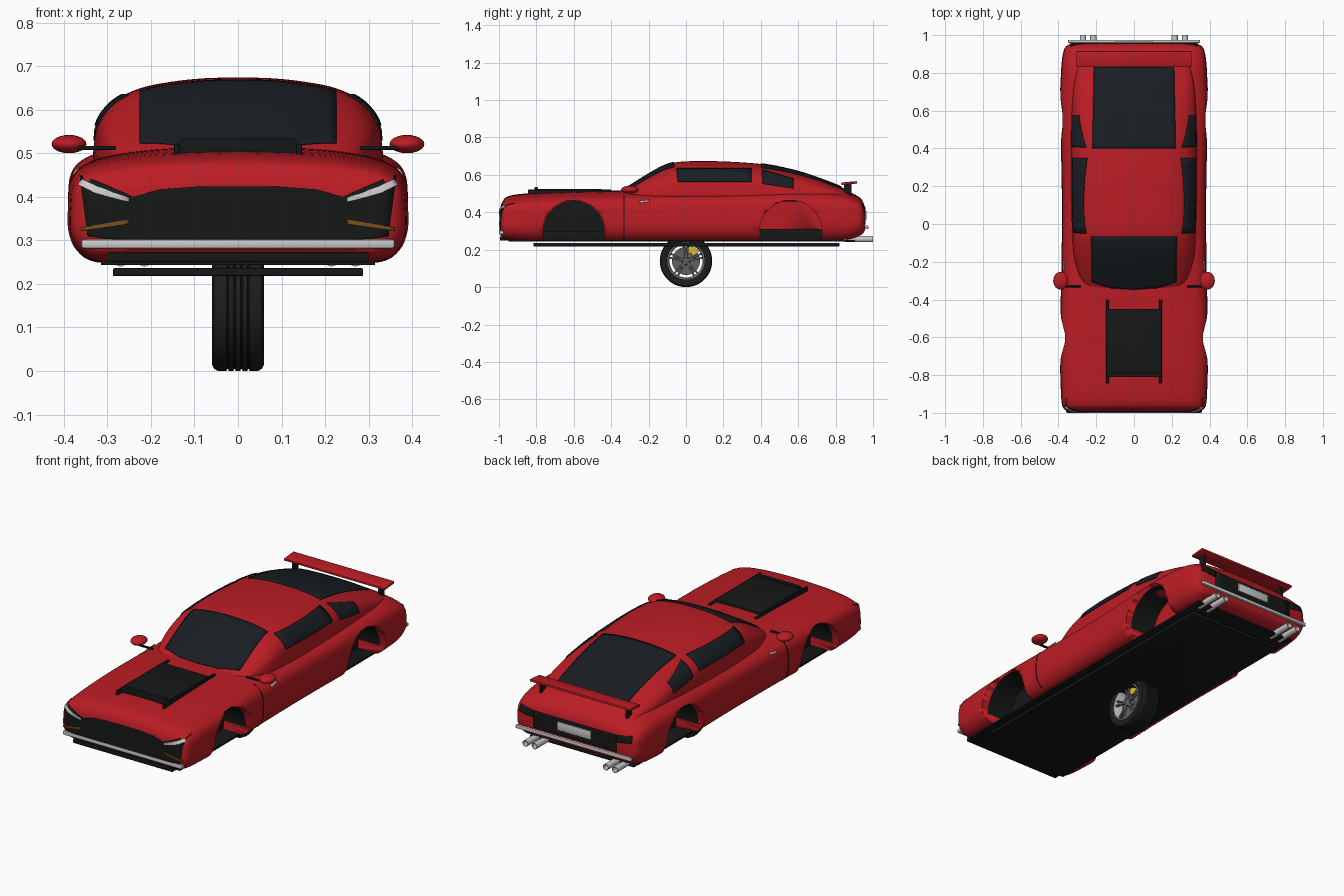
import bpy, bmesh
from math import pi, cos, sin, radians
from mathutils import Vector, Matrix
from mathutils.bvhtree import BVHTree

if "Cube" in bpy.data.objects:
    bpy.data.objects.remove(bpy.data.objects["Cube"])


def mat(name, r, g, b):
    m = bpy.data.materials.new(name)
    m.diffuse_color = (r, g, b, 1)
    m.use_nodes = True
    m.node_tree.nodes["Principled BSDF"].inputs["Base Color"].default_value = m.diffuse_color
    return m


RED, BLACK = mat("red_paint", .5, .012, .018), mat("black_trim", .008, .009, .009)
GLASS, CHROME = mat("dark_glass", .01, .013, .017), mat("chrome", .55, .55, .56)
WHITE, AMBER = mat("lamp_white", .75, .75, .72), mat("amber", .2, .08, .01)
YELLOW, STEEL = mat("yellow", .75, .5, .02), mat("steel", .12, .12, .13)
RUBBER = mat("rubber", .012, .012, .012)


def make(name, verts, faces, m, angle=35):
    me = bpy.data.meshes.new(name)
    me.from_pydata(verts, [], faces)
    bm = bmesh.new()
    bm.from_mesh(me)
    bmesh.ops.recalc_face_normals(bm, faces=bm.faces)
    bm.to_mesh(me)
    bm.free()
    ob = bpy.data.objects.new(name, me)
    bpy.context.collection.objects.link(ob)
    me.materials.append(m)
    bpy.ops.object.select_all(action='DESELECT')
    ob.select_set(True)
    bpy.context.view_layer.objects.active = ob
    bpy.ops.object.shade_smooth_by_angle(angle=radians(angle))
    return ob


def box(name, lo, hi, m, bevel=.003, rot_x=0):
    lo, hi = Vector(lo), Vector(hi)
    bm = bmesh.new()
    bmesh.ops.create_cube(bm, size=1)
    bmesh.ops.scale(bm, vec=hi - lo, verts=bm.verts)
    bmesh.ops.bevel(bm, geom=bm.edges[:], offset=bevel, segments=2, affect='EDGES', profile=.5)
    bmesh.ops.rotate(bm, matrix=Matrix.Rotation(rot_x, 3, 'X'), verts=bm.verts)
    v = [tuple(p.co + (lo + hi) / 2) for p in bm.verts]
    f = [[p.index for p in q.verts] for q in bm.faces]
    bm.verts.index_update()
    f = [[p.index for p in q.verts] for q in bm.faces]
    bm.free()
    return make(name, v, f, m)


def lathe(name, prof, m, n=48, a0=0, a1=2 * pi, c=(0, 0, 0), closed=False, axis='X'):
    """Turn a profile of (radius, offset) about the x (or y) axis."""
    full = abs(a1 - a0 - 2 * pi) < 1e-6
    rows, k = (n if full else n + 1), len(prof)
    v = []
    for i in range(rows):
        a = a0 + (a1 - a0) * i / n
        for r, o in prof:
            p = (o, r * cos(a), r * sin(a)) if axis == 'X' else (r * cos(a), o, r * sin(a))
            v.append(tuple(p[j] + c[j] for j in range(3)))
    f = [[i * k + j, i * k + (j + 1) % k, (i + 1) % rows * k + (j + 1) % k, (i + 1) % rows * k + j]
         for i in range(n) for j in range(k if closed else k - 1)]
    if closed and not full:
        f += [list(range(k)), list(range((rows - 1) * k, rows * k))]
    ob = make(name, v, f, m)
    bm = bmesh.new()
    bm.from_mesh(ob.data)
    bmesh.ops.remove_doubles(bm, verts=bm.verts, dist=1e-5)
    bm.to_mesh(ob.data)
    bm.free()
    return ob


def spline(pts, k):
    """Catmull-Rom refinement of a short point list."""
    out = []
    for i in range(len(pts) - 1):
        q = [Vector(pts[max(0, min(len(pts) - 1, j))]) for j in range(i - 1, i + 3)]
        for s in range(k):
            t = s / k
            out.append(.5 * (2 * q[1] + (q[2] - q[0]) * t + (2 * q[0] - 5 * q[1] + 4 * q[2] - q[3]) * t * t
                             + (3 * q[1] - q[0] - 3 * q[2] + q[3]) * t ** 3))
    return out + [Vector(pts[-1])]


def loft(stations, section):
    """Stations are (y, half width, bottom, top); section is a unit half outline."""
    half = spline(section, 4)
    ring = half + [Vector((-p[0], p[1])) for p in reversed(half[1:-1])]
    st, n = spline(stations, 5), len(ring)
    v = [(p[0] * s[1], s[0], s[2] + p[1] * (s[3] - s[2])) for s in st for p in ring]
    f = [[i * n + j, i * n + (j + 1) % n, (i + 1) * n + (j + 1) % n, (i + 1) * n + j]
         for i in range(len(st) - 1) for j in range(n)]
    return v, f + [list(range(n)), list(range((len(st) - 1) * n, len(st) * n))]


# body shell and cabin
body_v, body_f = loft(
    [(-.992, .345, .28, .43), (-.98, .367, .268, .46), (-.95, .381, .258, .486), (-.85, .387, .252, .501),
     (-.6, .392, .25, .511), (-.3, .384, .25, .517), (.05, .38, .25, .518), (.35, .384, .25, .525),
     (.6, .392, .25, .53), (.78, .386, .252, .524), (.87, .38, .258, .508), (.925, .368, .275, .482),
     (.947, .35, .29, .455), (.956, .325, .305, .43)],
    [(0, 0), (.6, 0), (.84, 0), (.95, .1), (1, .28), (1, .52), (.985, .7), (.93, .82), (.8, .905),
     (.55, .965), (.28, .99), (0, 1)])
cab_v, cab_f = loft(
    [(-.37, .2, .46, .498), (-.33, .255, .46, .522), (-.27, .29, .46, .56), (-.18, .314, .46, .615),
     (-.1, .322, .46, .655), (-.02, .326, .46, .671), (.12, .33, .46, .674), (.28, .33, .46, .668),
     (.43, .33, .46, .654), (.6, .328, .46, .617), (.74, .318, .46, .57), (.85, .295, .46, .525),
     (.91, .27, .46, .488)],
    [(0, 0), (.6, 0), (.9, 0), (1, .1), (1, .3), (.98, .5), (.93, .64), (.84, .77), (.68, .885), (.48, .95),
     (.24, .99), (0, 1)])
body = make("body_shell", body_v, body_f, RED)
make("cabin", cab_v, cab_f, RED)
skin = BVHTree.FromPolygons([Vector(p) for p in body_v + cab_v],
                            body_f + [[i + len(body_v) for i in q] for q in cab_f])


def patch(name, low, high, axis, m, sign=1, lift=.003, n=12):
    """Panel between two polylines, projected onto the bodywork along an axis."""
    d = Vector((0, 0, 0))
    d[axis] = -sign
    free = [i for i in range(3) if i != axis]

    def at(line, t):
        t *= len(line) - 1
        i = min(int(t), len(line) - 2)
        return Vector(line[i]).lerp(Vector(line[i + 1]), t - i)
    v = []
    for i in range(n + 1):
        for j in range(n + 1):
            p = at(low, j / n).lerp(at(high, j / n), i / n)
            o = Vector((0, 0, 0))
            o[free[0]], o[free[1]], o[axis] = p[0], p[1], sign * 3
            hit, nor = skin.ray_cast(o, d)[:2]
            if hit is None:
                o[axis] = sign * (.38 if axis == 0 else .97)
                hit, nor = skin.find_nearest(o)[:2]
            v.append(tuple(hit + nor * lift * (-1 if nor.dot(d) > 0 else 1)))
    w = n + 1
    ob = make(name, v, [[i * w + j, i * w + j + 1, (i + 1) * w + j + 1, (i + 1) * w + j]
                        for i in range(n) for j in range(n)], m)
    s = ob.modifiers.new("thickness", 'SOLIDIFY')
    s.thickness, s.offset = .004, 0


# glass
patch("windshield", [(-.225, -.305), (-.12, -.338), (0, -.348), (.12, -.338), (.225, -.305)],
      [(-.225, -.065), (.225, -.065)], 2, GLASS, n=20)
patch("rear_window", [(-.22, .4), (.22, .4)], [(-.212, .83), (.212, .83)], 2, GLASS, n=20)
for s in (-1, 1):
    patch("side_window", [(-.045, .563), (.35, .563)], [(-.05, .632), (.35, .632)], 0, GLASS, s)
    patch("quarter_window", [(.41, .552), (.575, .527)], [(.405, .625), (.575, .578)], 0, GLASS, s)
    patch("door_gap", [(-.334, .26), (-.329, .26)], [(-.334, .485), (-.329, .485)], 0, BLACK, s, 0)
    patch("door_handle", [(-.25, .448), (-.195, .454)], [(-.25, .457), (-.195, .463)], 0, CHROME, s, .005, 4)

# wheel arches cut into the body, with liners
cv, cf = [], []
for s in (-1, 1):
    for y in (-.6, .56):
        b = len(cv)
        for x in (.2 * s, .5 * s):
            cv += [(x, y + .167 * cos(i * pi / 24), .297 + .167 * sin(i * pi / 24)) for i in range(48)]
        cf += [[b + i, b + (i + 1) % 48, b + 48 + (i + 1) % 48, b + 48 + i] for i in range(48)]
        cf += [list(range(b, b + 48)), list(range(b + 48, b + 96))]
        prof = [(.1655, s * .203), (.1655, s * .35)]
        lathe("arch_liner", ([(0, s * .203)] if y < 0 else []) + prof, BLACK, 24, 0, pi, (0, y, .297))
        top = .298 if y < 0 else .31
        box("arch_inner_wall", (s * .21 - .008, y - .165, .25), (s * .21 + .008, y + .165, top), BLACK, .001)
cutter = make("arch_cutter", cv, cf, BLACK)
cutter.hide_render = True
cutter.hide_set(True)
cut = body.modifiers.new("arches", 'BOOLEAN')
cut.operation, cut.object, cut.solver = 'DIFFERENCE', cutter, 'EXACT'

# underside
box("floor_pan", (-.315, -.95, .243), (.315, .9, .253), BLACK)
box("chassis_plate", (-.287, -.815, .218), (.287, .82, .236), BLACK)
box("front_splitter", (-.3, -.995, .25), (.3, -.92, .272), BLACK)

# front: grille, lamps, bumper
half_top = [(-.362, .447), (-.3, .425), (-.24, .4), (-.18, .417), (-.1, .423)]
half_low = [(-.345, .31), (-.3, .303), (-.24, .3), (-.18, .3), (-.1, .3)]
flip = lambda h, mid: h + [mid] + [(-x, z) for x, z in reversed(h)]
patch("grille", flip(half_low, (0, .3)), flip(half_top, (0, .424)), 1, BLACK, -1, .002, 20)
for s in (-1, 1):
    patch("headlamp_strip", [(s * .364, .425), (s * .33, .408), (s * .25, .388)],
          [(s * .355, .437), (s * .325, .423), (s * .25, .398)], 1, WHITE, -1, .005, 8)
    patch("indicator_strip", [(s * .358, .322), (s * .25, .338)], [(s * .358, .33), (s * .25, .348)],
          1, AMBER, -1, .005, 6)
box("front_bumper_bar", (-.36, -1, .281), (.36, -.975, .303), CHROME, .006)

# rear: panel, plate, lamps, bumper, exhausts
patch("rear_panel", [(-.25, .335), (.25, .335)], [(-.25, .425), (.25, .425)], 1, BLACK, 1, .002)
box("number_plate", (-.1, .955, .362), (.1, .966, .408), WHITE, .002)
box("rear_bumper_bar", (-.35, .958, .31), (.35, .975, .33), CHROME, .006)
for s in (-1, 1):
    patch("tail_lamp", [(s * .25, .39), (s * .34, .4)], [(s * .25, .425), (s * .335, .435)], 1, BLACK, 1, .003, 6)
    for x in (.215, .27):
        lathe("exhaust_pipe", [(.017, .85), (.017, 1), (.014, 1), (.013, .86)], CHROME, 24, c=(s * x, 0, .257),
              axis='Y', closed=True)
    box("spoiler_post", (s * .26 - .008, .845, .49), (s * .26 + .008, .885, .552), BLACK)
box("spoiler_wing", (-.305, .83, .55), (.305, .915, .563), RED, .004, radians(5))

# hood scoop
box("hood_panel", (-.14, -.81, .498), (.14, -.45, .525), BLACK)
box("hood_panel_lip", (-.13, -.81, .51), (.13, -.79, .534), BLACK)
for s in (-1, 1):
    box("hood_rail", (s * .14 - .007, -.845, .495), (s * .14 + .007, -.4, .521), BLACK)

# door mirrors
for s in (-1, 1):
    box("mirror_arm", (s * .325 - .045, -.335, .508), (s * .325 + .045, -.322, .517), BLACK)
    lathe("mirror_shell", [(sin(i * pi / 12), -cos(i * pi / 12)) for i in range(13)], RED, 24)
    ob = bpy.context.object
    ob.data.transform(Matrix.Translation((s * .388, -.3, .521)) @ Matrix.Diagonal((.04, .047, .021, 1)))

# the single wheel beneath the middle of the car
C = (0, 0, .14)
tread = [(.098, -.05), (.106, -.057), (.124, -.06), (.135, -.055), (.14, -.046)]
for g in (-.024, -.008, .008, .024):
    tread += [(.14, g - .002), (.135, g - .0015), (.135, g + .0015), (.14, g + .002)]
tread += [(r, -x) for r, x in reversed(tread[:5])]
lathe("tire", tread, RUBBER, 64, c=C, closed=True)
for s in (-1, 1):
    lathe("rim", [(.1, s * .048), (.1, s * .055), (.095, s * .056), (.092, s * .05), (.088, 0), (.1, 0)],
          CHROME, 48, c=C, closed=True)
    lathe("brake_disc", [(0, s * .015), (.075, s * .015), (.075, s * .005), (0, s * .005)], STEEL, 40, c=C)
    lathe("brake_caliper", [(.048, s * .012), (.084, s * .012), (.084, s * .036), (.048, s * .036)], YELLOW, 12,
          radians(35), radians(85), C, True)
    lathe("hub", [(0, s * .05), (.012, s * .05), (.02, s * .045), (.022, s * .01)], STEEL, 24, c=C)
    for i in range(10):
        a = (i // 2) * 2 * pi / 5 + pi / 2 + (.13 if i % 2 else -.13)
        sp = box("spoke", (s * .043 - .006, .012, -.005), (s * .043 + .006, .094, .005), STEEL, .002)
        sp.data.transform(Matrix.Translation(C) @ Matrix.Rotation(a, 4, 'X'))
